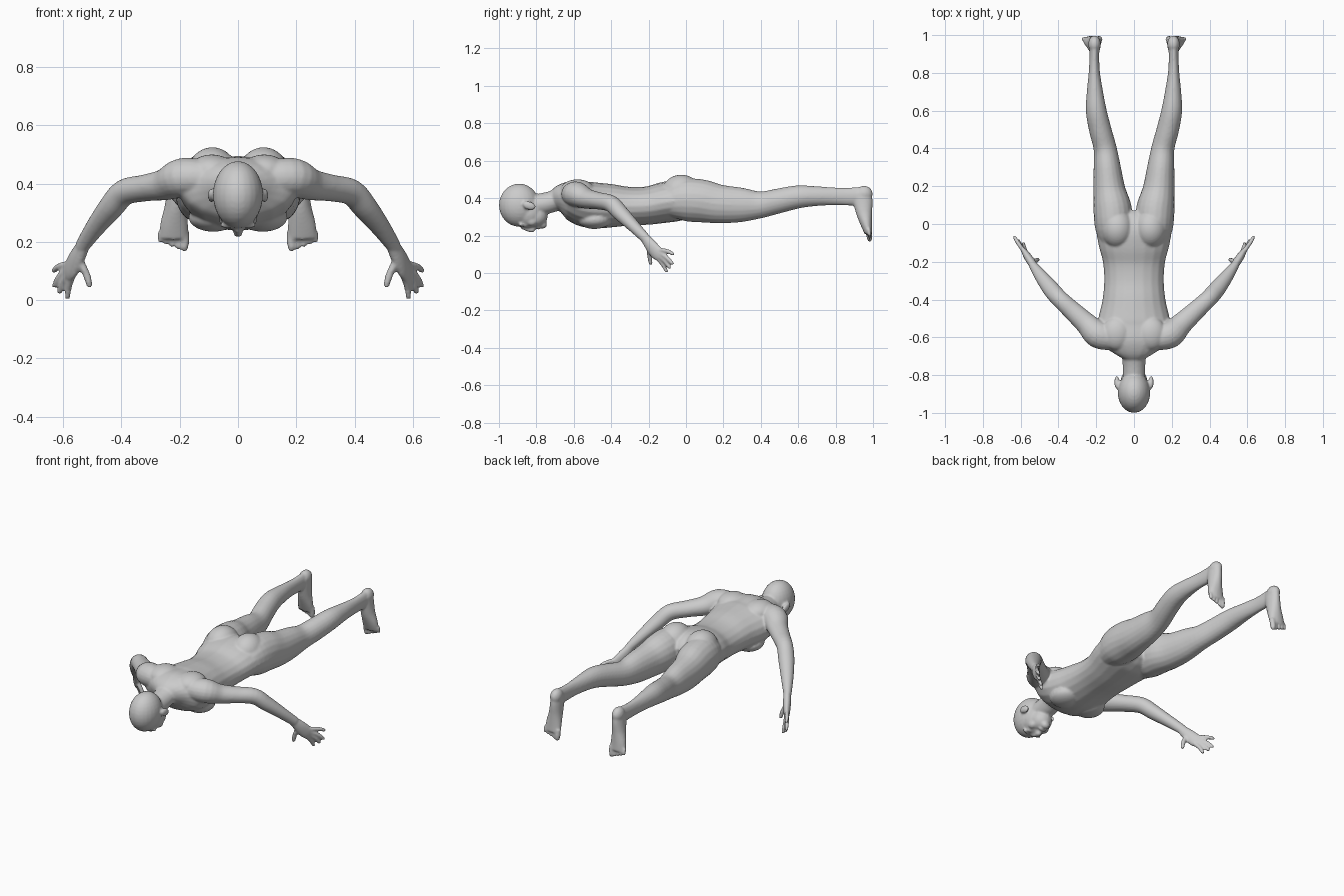
import bpy, bmesh, math
from mathutils import Vector, Matrix

cube = bpy.data.objects.get("Cube")
if cube:
    bpy.data.objects.remove(cube)

SEGMENTS = 20
UP = Vector((0, 0, 1))
BACK = Vector((0, 1, 0))
bm = bmesh.new()


def smooth_sections(rows, steps=4):
    """Interpolate section rows with a Catmull-Rom spline."""
    rows = [Vector(r) for r in rows]
    padded = [rows[0]] + rows + [rows[-1]]
    result = []
    for a, b, c, d in zip(padded, padded[1:], padded[2:], padded[3:]):
        for i in range(steps):
            t = i / steps
            result.append(b + (c - a) * (t / 2)
                          + (a * 2 - b * 5 + c * 4 - d) * (t * t / 2)
                          + (b * 3 - a - c * 3 + d) * (t ** 3 / 2))
    return result + [rows[-1]]


def loft(rows, up=UP, side=1):
    """Closed tube through rows of (x, y, z, side radius, up radius)."""
    rows = smooth_sections(rows)
    centres = [Vector(r[:3]) for r in rows]
    rings = []
    for i, row in enumerate(rows):
        tangent = centres[min(i + 1, len(rows) - 1)] - centres[max(i - 1, 0)]
        u = tangent.cross(up).normalized()
        v = u.cross(tangent).normalized()
        ring = []
        for k in range(SEGMENTS):
            a = math.tau * k / SEGMENTS
            p = centres[i] + u * row[3] * math.cos(a) + v * row[4] * math.sin(a)
            ring.append(bm.verts.new((p.x * side, p.y, p.z)))
        rings.append(ring)
    for r0, r1 in zip(rings, rings[1:]):
        for k in range(SEGMENTS):
            n = (k + 1) % SEGMENTS
            bm.faces.new((r0[k], r0[n], r1[n], r1[k]))
    bm.faces.new(rings[0])
    bm.faces.new(rings[-1])


def spans(rows):
    """Turn (y, x min, x max, z min, z max) outlines into loft rows."""
    return [((x0 + x1) / 2, y, (z0 + z1) / 2, (x1 - x0) / 2, (z1 - z0) / 2)
            for y, x0, x1, z0, z1 in rows]


def ball(centre, radii, side=1, tilt=0):
    """Ellipsoid, optionally tilted about x."""
    place = Matrix.Translation((centre[0] * side, centre[1], centre[2]))
    bmesh.ops.create_uvsphere(
        bm, u_segments=24, v_segments=16, radius=1,
        matrix=place @ Matrix.Rotation(tilt, 4, "X") @ Matrix.Diagonal((*radii, 1)))


def digit(base, tip, radius, side, bend=(0, 0, 0)):
    """Finger or toe with a rounded tip."""
    base, tip = Vector(base), Vector(tip)
    mid = (base + tip) / 2 + Vector(bend)
    end = tip + (mid - tip).normalized() * radius * 0.8
    loft([(*base, radius, radius), (*mid, radius, radius),
          (*end, radius * 0.85, radius * 0.85)], side=side)
    ball(end, [radius * 0.85] * 3, side)


# Torso, from the neck root to the seat
torso = [(-.71, .06, .34, .44), (-.67, .13, .32, .475), (-.62, .2, .29, .495),
         (-.55, .2, .25, .49), (-.48, .185, .238, .483), (-.4, .167, .243, .475),
         (-.3, .158, .253, .46), (-.2, .165, .258, .463), (-.11, .188, .268, .487),
         (-.03, .195, .28, .495), (.03, .15, .3, .47), (.065, .08, .33, .43)]
loft(spans([(y, -w, w, z0, z1) for y, w, z0, z1 in torso]))

# Neck
loft([(0, -.84, .355, .06, .06), (0, -.75, .372, .06, .058),
      (0, -.69, .388, .068, .058), (0, -.62, .395, .1, .07)])

# Head: cranium, face, jaw, chin, nose, lips
ball((0, -.892, .362), (.086, .108, .115))
ball((0, -.845, .32), (.073, .085, .082))
ball((0, -.805, .302), (.061, .065, .06))
ball((0, -.765, .26), (.026, .022, .023))
loft([(0, -.88, .245, .01, .01), (0, -.845, .234, .012, .013),
      (0, -.822, .23, .016, .014), (0, -.812, .24, .012, .01)])
ball((0, -.79, .243), (.024, .012, .011))

for side in (1, -1):
    # Brow, eyelid, cheek and ear
    ball((.035, -.882, .258), (.028, .011, .012), side)
    ball((.034, -.86, .256), (.017, .01, .012), side)
    ball((.04, -.825, .275), (.025, .03, .025), side)
    ball((.091, -.838, .36), (.013, .036, .022), side, -.3)

    # Chest, shoulder blade and buttock
    ball((.085, -.49, .285), (.085, .09, .05), side)
    ball((.09, -.58, .445), (.08, .09, .055), side)
    ball((.088, -.025, .43), (.088, .105, .095), side)

    # Thigh, knee, calf and ankle
    loft(spans([(-.12, .02, .17, .3, .44), (-.02, .01, .205, .278, .5),
                (.08, .012, .215, .27, .5), (.18, .045, .216, .265, .472),
                (.3, .07, .214, .272, .455), (.4, .092, .214, .293, .436),
                (.5, .12, .238, .32, .452), (.6, .145, .255, .345, .468),
                (.7, .164, .25, .358, .463), (.8, .18, .24, .362, .456),
                (.88, .184, .236, .36, .456), (.95, .182, .236, .36, .462)]),
         side=side)

    # Heel and foot, pointing down
    ball((.209, .952, .422), (.033, .046, .044), side)
    loft([(.209, .94, .43, .03, .052), (.21, .946, .38, .033, .052),
          (.214, .953, .32, .038, .043), (.219, .965, .26, .048, .031),
          (.22, .976, .212, .05, .021)], up=BACK, side=side)
    # Toes, from the big toe outward
    for i in range(5):
        x = .183 + i * .0205
        digit((x, .976, .235), (x + .001, .983, .168 + i * .007),
              .016 if i == 0 else .0105, side)

    # Arm: shoulder, elbow, forearm and wrist
    loft([(.11, -.61, .42, .06, .06), (.19, -.585, .42, .073, .068),
          (.25, -.53, .397, .059, .054), (.32, -.465, .385, .051, .046),
          (.39, -.4, .37, .046, .045), (.435, -.35, .32, .045, .042),
          (.49, -.28, .25, .035, .033), (.537, -.215, .183, .022, .027)],
         side=side)
    # Palm
    loft([(.53, -.222, .19, .021, .026), (.553, -.188, .146, .022, .035),
          (.573, -.157, .108, .018, .038), (.586, -.137, .09, .012, .032)],
         side=side)
    # Thumb
    digit((.545, -.2, .14), (.507, -.188, .043), .013, side, (-.006, 0, -.004))
    # Fingers, from index to little
    for base, tip in [((.568, -.157, .083), (.586, -.1, .003)),
                      ((.58, -.146, .093), (.615, -.083, .022)),
                      ((.587, -.138, .106), (.633, -.068, .045)),
                      ((.588, -.137, .124), (.636, -.063, .098))]:
        digit(base, tip, .0115, side, (.004, .003, .004))

bmesh.ops.recalc_face_normals(bm, faces=bm.faces)
mesh = bpy.data.meshes.new("body")
bm.to_mesh(mesh)
bm.free()
body = bpy.data.objects.new("body", mesh)
bpy.context.collection.objects.link(body)

# Fuse the parts into one skin and soften the joins
remesh = body.modifiers.new("fuse", "REMESH")
remesh.mode = "VOXEL"
remesh.voxel_size = .0065
remesh.use_smooth_shade = True
soften = body.modifiers.new("soften", "SMOOTH")
soften.factor = .5
soften.iterations = 4

# Single plain grey
grey = bpy.data.materials.new("plain grey")
grey.use_nodes = True
colour = (.6, .6, .6, 1)
grey.diffuse_color = colour
grey.node_tree.nodes["Principled BSDF"].inputs["Base Color"].default_value = colour
mesh.materials.append(grey)
for face in mesh.polygons:
    face.use_smooth = True
